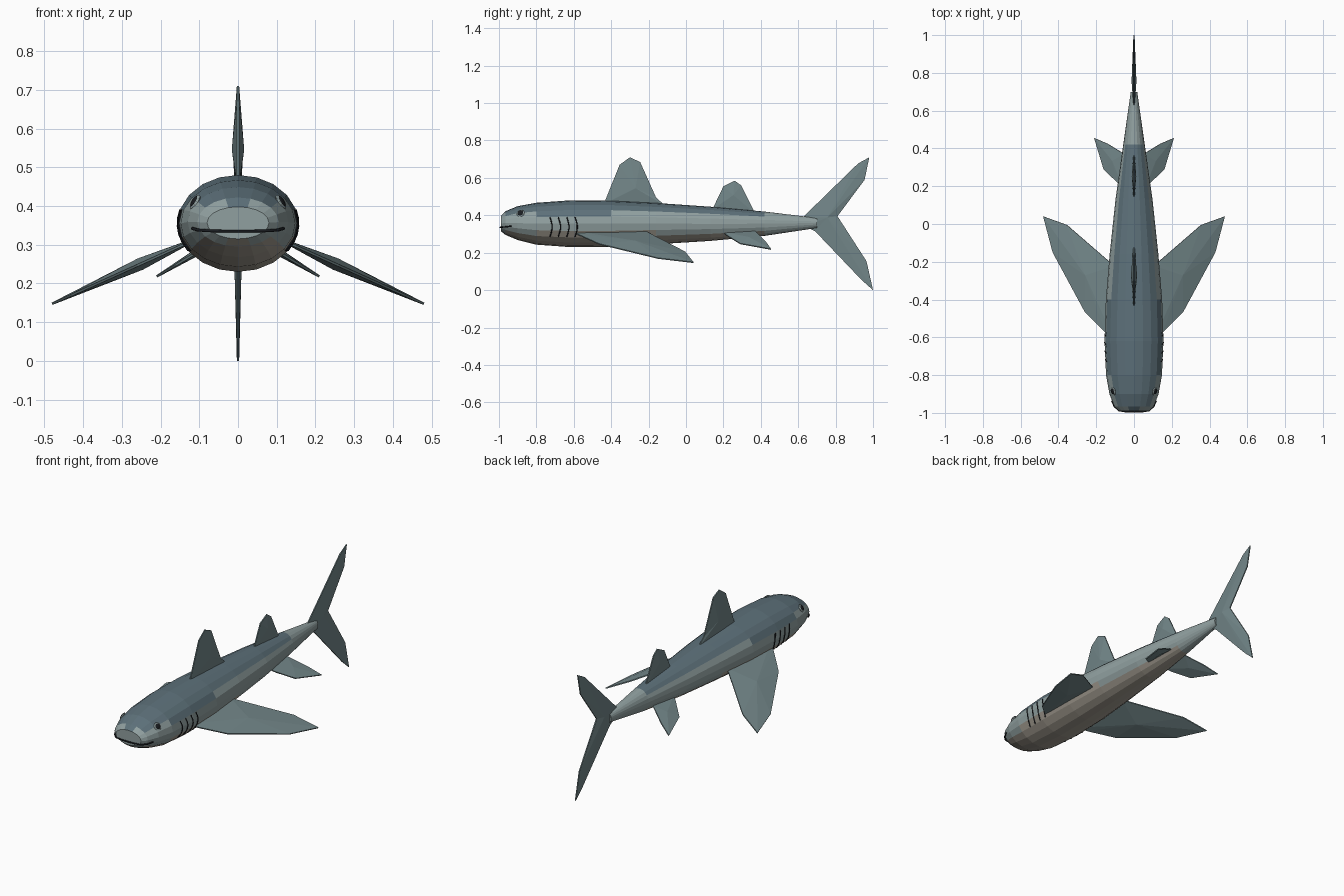
import bpy, bmesh, math
from mathutils import Vector

if "Cube" in bpy.data.objects:
    bpy.data.objects.remove(bpy.data.objects["Cube"])


def mat(name, r, g, b):
    m = bpy.data.materials.new(name)
    m.diffuse_color = (r, g, b, 1)
    m.use_nodes = True
    m.node_tree.nodes["Principled BSDF"].inputs["Base Color"].default_value = m.diffuse_color
    return m


BACK = mat("back", 0.11, 0.165, 0.195)
SIDE = mat("side", 0.28, 0.35, 0.35)
BELLY = mat("belly", 0.36, 0.33, 0.28)
FIN = mat("fin", 0.17, 0.24, 0.25)
DARK = mat("dark", 0.01, 0.012, 0.015)


def finish(bm, name, *mats):
    bmesh.ops.recalc_face_normals(bm, faces=bm.faces)
    me = bpy.data.meshes.new(name)
    bm.to_mesh(me)
    bm.free()
    for m in mats:
        me.materials.append(m)
    ob = bpy.data.objects.new(name, me)
    bpy.context.collection.objects.link(ob)
    return ob


# Body sections: y, half width, bottom z, top z
SECTIONS = [(-0.99, 0.08, 0.315, 0.398), (-0.965, 0.105, 0.295, 0.422),
            (-0.9, 0.13, 0.268, 0.449), (-0.8, 0.148, 0.243, 0.467),
            (-0.62, 0.156, 0.23, 0.48), (-0.4, 0.149, 0.232, 0.478),
            (-0.16, 0.129, 0.245, 0.466), (0.13, 0.098, 0.263, 0.446),
            (0.42, 0.057, 0.29, 0.42), (0.7, 0.017, 0.332, 0.386)]
SIDES = 20


def section(y):
    for a, b in zip(SECTIONS, SECTIONS[1:]):
        if a[0] <= y <= b[0]:
            t = (y - a[0]) / (b[0] - a[0])
            return [p + (q - p) * t for p, q in zip(a, b)]


def surface_x(y, z):
    _, w, lo, hi = section(y)
    return w * math.sqrt(max(0, 1 - ((2 * z - lo - hi) / (hi - lo)) ** 2))


# Body loft, coloured by height
bm = bmesh.new()
rings = []
for y, w, lo, hi in SECTIONS:
    rings.append([bm.verts.new((w * math.cos(a), y, (lo + hi) / 2 + (hi - lo) / 2 * math.sin(a)))
                  for a in (2 * math.pi * k / SIDES for k in range(SIDES))])
for a, b in zip(rings, rings[1:]):
    for k in range(SIDES):
        n = (k + 1) % SIDES
        bm.faces.new((a[k], a[n], b[n], b[k]))
bm.faces.new(rings[0])
bm.faces.new(rings[-1])
for f in bm.faces:
    z = f.calc_center_median().z
    f.material_index = 0 if z > 0.408 else 2 if z < 0.308 else 1
finish(bm, "body", BACK, SIDE, BELLY)


# Fins: thin outline rising to a thicker centre point on both faces
def fin(name, pts, normal, thick, edge=0.003, centre=None):
    pts = [Vector(p) for p in pts]
    n = Vector(normal).normalized()
    c = Vector(centre) if centre else sum(pts, Vector()) / len(pts)
    bm = bmesh.new()
    loops = []
    for s in (1, -1):
        loop = [bm.verts.new(p + n * edge * s) for p in pts]
        mid = bm.verts.new(c + n * thick * s)
        for i in range(len(loop)):
            bm.faces.new((loop[i - 1], loop[i], mid))
        loops.append(loop)
    for i in range(len(pts)):
        bm.faces.new((loops[0][i - 1], loops[0][i], loops[1][i], loops[1][i - 1]))
    return finish(bm, name, FIN)


def upright(name, yz, thick, centre=None):
    fin(name, [(0, y, z) for y, z in yz], (1, 0, 0), thick,
        centre=centre and (0, *centre))


upright("front_dorsal_fin", [(-0.44, 0.46), (-0.355, 0.67), (-0.30, 0.71), (-0.245, 0.685),
                             (-0.16, 0.495), (-0.11, 0.45)], 0.016, (-0.27, 0.545))
upright("rear_dorsal_fin", [(0.14, 0.43), (0.2, 0.555), (0.26, 0.585), (0.295, 0.56),
                            (0.37, 0.41)], 0.012)
upright("tail_fin", [(0.62, 0.385), (0.69, 0.453), (0.92, 0.677), (0.98, 0.71), (0.955, 0.59),
                     (0.81, 0.395), (0.965, 0.155), (1.0, 0.0), (0.94, 0.053), (0.69, 0.315),
                     (0.64, 0.34)], 0.013, (0.755, 0.388))

# Paired fins sloping down from the body
PAIRS = {"pectoral_fin": (0.305, 0.13, 0.45, 0.016,
                          [(0.11, -0.6), (0.15, -0.575), (0.26, -0.465), (0.43, -0.15),
                           (0.48, 0.04), (0.355, -0.005), (0.13, -0.2), (0.1, -0.22)]),
         "pelvic_fin": (0.302, 0.07, 0.6, 0.009,
                        [(0.06, 0.2), (0.085, 0.217), (0.16, 0.29), (0.21, 0.455),
                         (0.14, 0.425), (0.075, 0.385), (0.05, 0.37)])}
for name, (z0, x0, slope, thick, outline) in PAIRS.items():
    for s, side in ((1, "right"), (-1, "left")):
        fin(f"{side}_{name}", [(s * x, y, z0 - slope * (x - x0)) for x, y in outline],
            (s * slope, 0, 1), thick)


# Thin tubes for the mouth and gills
def tube(name, pts, r):
    cu = bpy.data.curves.new(name, "CURVE")
    cu.dimensions = "3D"
    cu.bevel_depth = r
    cu.bevel_resolution = 1
    cu.use_fill_caps = True
    sp = cu.splines.new("POLY")
    sp.points.add(len(pts) - 1)
    for p, co in zip(sp.points, pts):
        p.co = (*co, 1)
    cu.materials.append(DARK)
    bpy.context.collection.objects.link(bpy.data.objects.new(name, cu))


half = [(0.04, -0.994, 0.335), (0.08, -0.988, 0.336), (0.104, -0.966, 0.338), (0.118, -0.935, 0.342)]
tube("mouth", [(-x, y, z) for x, y, z in reversed(half)] + [(0, -0.995, 0.335)] + half, 0.004)

for s, side in ((1, "right"), (-1, "left")):
    for i in range(4):
        y0 = -0.728 + 0.045 * i
        pts = []
        for k in range(6):
            t = k / 5
            y, z = y0 + 0.012 * math.sin(math.pi * t), 0.39 - 0.105 * t
            pts.append((s * surface_x(y, z), y, z))
        tube(f"{side}_gill_{i + 1}", pts, 0.003)

    # Eye: pale rim with a dark pupil, set flush in the head
    y, z = -0.885, 0.41
    pos = Vector((s * surface_x(y, z), y, z))
    out = Vector((s * 0.8, -0.25, 0.5)).normalized()
    for part, r, push, m in (("eye_rim", 0.022, 0.0, SIDE), ("pupil", 0.016, 0.004, DARK)):
        bm = bmesh.new()
        bmesh.ops.create_uvsphere(bm, u_segments=12, v_segments=8, radius=r)
        bmesh.ops.scale(bm, vec=(1, 1, 0.3), verts=bm.verts)
        ob = finish(bm, f"{side}_{part}", m)
        ob.rotation_euler = out.to_track_quat("Z", "Y").to_euler()
        ob.location = pos + out * push
